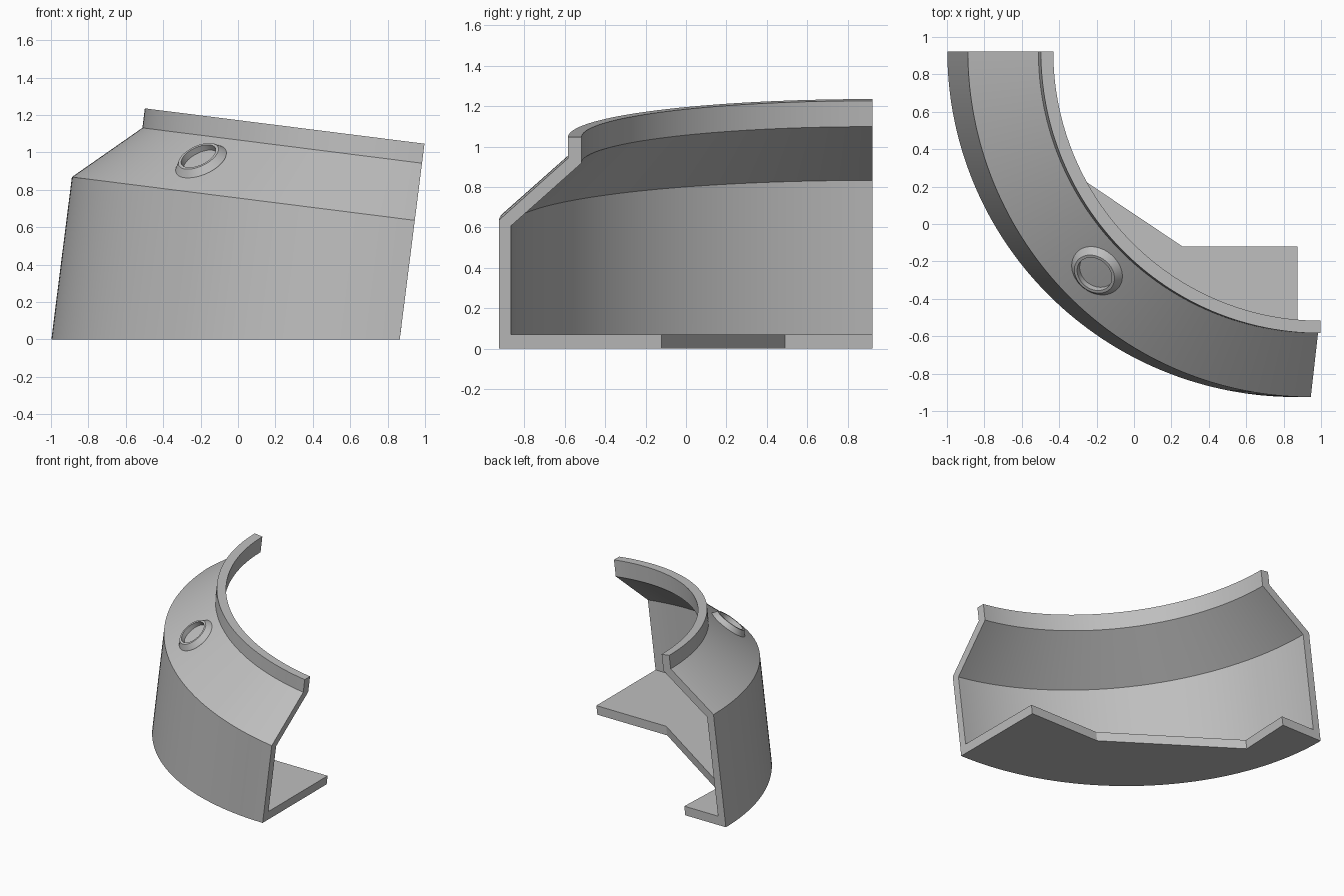
import bpy, bmesh, math
from mathutils import Matrix, Vector

cube = bpy.data.objects.get("Cube")
if cube:
    bpy.data.objects.remove(cube, do_unlink=True)

# One plain grey for everything
grey = bpy.data.materials.new("plain_grey")
grey.use_nodes = True
tone = (0.52, 0.52, 0.52, 1)
grey.diffuse_color = tone
grey.node_tree.nodes["Principled BSDF"].inputs["Base Color"].default_value = tone

TILT = math.radians(7.2)
TILT_MATRIX = Matrix.Rotation(TILT, 4, 'Y')
AXIS_U, AXIS_Y = 0.858, 0.923      # revolve axis in the tilted frame
STEPS = 64


def finish(bm, name):
    bmesh.ops.recalc_face_normals(bm, faces=bm.faces)
    mesh = bpy.data.meshes.new(name)
    bm.to_mesh(mesh)
    bm.free()
    mesh.materials.append(grey)
    obj = bpy.data.objects.new(name, mesh)
    bpy.context.collection.objects.link(obj)
    bpy.ops.object.select_all(action='DESELECT')
    obj.select_set(True)
    bpy.context.view_layer.objects.active = obj
    bpy.ops.object.shade_smooth_by_angle(angle=math.radians(20))
    return obj


def arc_point(radius, step):
    a = math.pi + math.pi / 2 * step / STEPS
    return AXIS_U + radius * math.cos(a), AXIS_Y + radius * math.sin(a)


def sweep(bm, rings, closed):
    pairs = list(zip(rings, rings[1:]))
    if closed:
        pairs.append((rings[-1], rings[0]))
    for a, b in pairs:
        for i in range(len(a)):
            j = (i + 1) % len(a)
            bm.faces.new((a[i], a[j], b[j], b[i]))


# Curved shell: quarter turn of a wall, sloped shoulder and upright lip.
# A height of None is trimmed level with the ground.
profile = [(1.848, None), (1.848, 0.75), (1.507, 1.058), (1.507, 1.163),
           (1.44, 1.163), (1.44, 1.034), (1.788, 0.722), (1.788, None)]
bm = bmesh.new()
rings = []
for s in range(STEPS + 1):
    ring = []
    for r, h in profile:
        u, y = arc_point(r, s)
        w = u * math.tan(TILT) if h is None else h
        ring.append(bm.verts.new(TILT_MATRIX @ Vector((u, y, w))))
    rings.append(ring)
sweep(bm, rings, False)
bm.faces.new(rings[0])
bm.faces.new(rings[-1])
finish(bm, "curved_shell")

# Floor plate: arc inside the wall, then the angled inner outline
bm = bmesh.new()
outline = []
for s in range(STEPS + 1):
    u, y = arc_point(1.815, s)
    outline.append((u / math.cos(TILT), y))
outline += [(0.865, -0.12), (0.25, -0.12), (-0.66, 0.49), (-0.64, AXIS_Y)]
thick = 0.07
low = [bm.verts.new((x, y, 0)) for x, y in outline]
high = [bm.verts.new((x + thick * math.tan(TILT), y, thick)) for x, y in outline]
sweep(bm, [low, high], False)
bm.faces.new(low)
bm.faces.new(high)
finish(bm, "floor_plate")

# Raised tapered ring in the middle of the shoulder
section = [(0.148, -0.012), (0.146, 0.0), (0.116, 0.036), (0.1, 0.036), (0.1, -0.012)]
bm = bmesh.new()
rings = []
for i in range(48):
    a = math.tau * i / 48
    rings.append([bm.verts.new((r * math.cos(a), r * math.sin(a), h)) for r, h in section])
sweep(bm, rings, True)
u, y = arc_point(1.66, STEPS / 2)
side = math.sqrt(0.5) * 0.308
normal = Vector((-side, -side, 0.341)).normalized()
turn = normal.to_track_quat('Z', 'Y').to_matrix().to_4x4()
bm.transform(TILT_MATRIX @ Matrix.Translation((u, y, 0.919)) @ turn)
finish(bm, "shoulder_ring")
